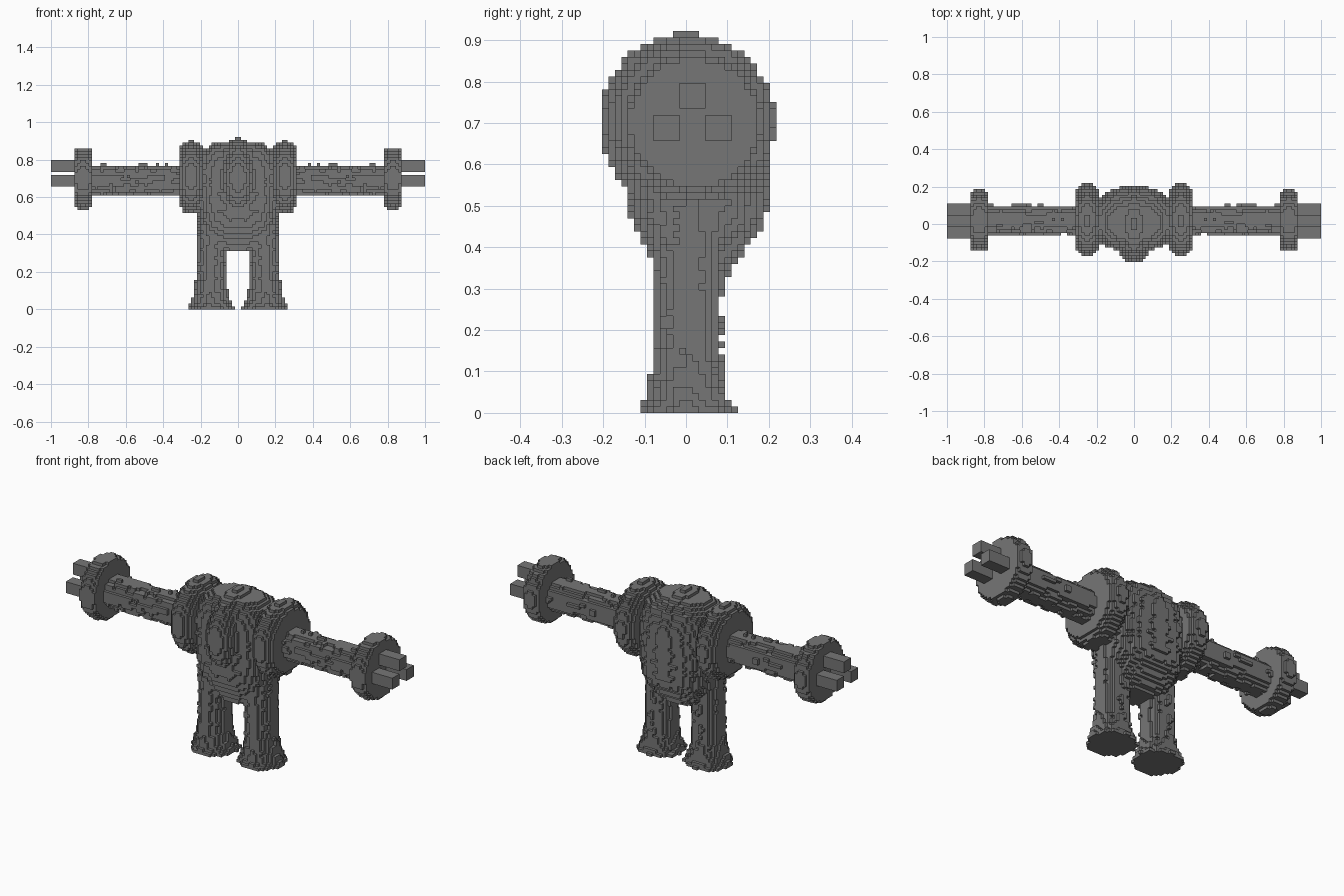
import bpy
import bmesh
import math
from mathutils import Vector, noise

cube = bpy.data.objects.get("Cube")
if cube:
    bpy.data.objects.remove(cube, do_unlink=True)

STEP = 1 / 64                     # edge length of one block
AXIS_Y, AXIS_Z = 0.02, 0.70       # axis of the arms

stone = bpy.data.materials.new("dark grey stone")
stone.use_nodes = True
stone.diffuse_color = (0.18, 0.18, 0.18, 1)
stone.node_tree.nodes["Principled BSDF"].inputs["Base Color"].default_value = stone.diffuse_color


def blend(rows, t):
    """Interpolate a profile of (position, values...) rows."""
    for a, b in zip(rows, rows[1:]):
        if a[0] <= t <= b[0]:
            k = (t - a[0]) / (b[0] - a[0])
            return [p + (q - p) * k for p, q in zip(a[1:], b[1:])]
    return None


def rough(x, y, z, size):
    """Chipped surface, mirrored in x."""
    return size * noise.noise(Vector((x * 22, y * 45, z * 45)))


# height, half width, front depth, back depth
TORSO = [(0.31, 0.07, 0.05, 0.07), (0.34, 0.14, 0.07, 0.11), (0.40, 0.19, 0.10, 0.15),
         (0.45, 0.205, 0.125, 0.185), (0.50, 0.21, 0.14, 0.20), (0.60, 0.23, 0.14, 0.20),
         (0.76, 0.23, 0.135, 0.19), (0.84, 0.20, 0.12, 0.16), (0.89, 0.13, 0.08, 0.09)]
# height, radius in x, radius in y
LEG = [(0, 0.122, 0.122), (0.03, 0.108, 0.10), (0.07, 0.095, 0.09), (0.12, 0.085, 0.082),
       (0.25, 0.078, 0.08), (0.50, 0.078, 0.08)]


def torso(x, y, z):
    keel = (x / 0.115) ** 2 + (y / 0.21) ** 2 + ((z - 0.70) / 0.218) ** 2
    if keel < 1:
        return True
    row = blend(TORSO, z)
    if not row:
        return False
    width, front, back = row
    depth = front if y < 0 else back
    return (x / width) ** 2.4 + (abs(y) / depth) ** 2.4 < 1 + rough(x, y, z, 0.12)


def shoulder(x, y, z):
    u = (x - 0.25) / 0.066
    if abs(u) > 1:
        return False
    return math.hypot(y - AXIS_Y, z - 0.705) < 0.125 + 0.072 * math.sqrt(1 - u * u)


def arm(x, y, z):
    radius = 0.077 + 0.008 * (x - 0.3) + rough(x, y, z, 0.013)
    return 0.25 < x < 0.80 and math.hypot(y - AXIS_Y, z - 0.69) < radius


def cuff(x, y, z):
    edge = abs(x - 0.828)
    radius = 0.166 - 0.5 * max(0, edge - 0.018)
    return edge < 0.047 and math.hypot(y - AXIS_Y, z - AXIS_Z) < radius


def fingers(x, y, z):
    half = 0.033 if x < 0.97 else 0.026
    for cy, cz in ((0.016, 0.768), (-0.047, 0.69), (0.078, 0.69)):
        if 0.86 < x < 1 and abs(y - cy) < half and abs(z - cz) < half:
            return True
    return False


def leg(x, y, z):
    row = blend(LEG, z)
    if not row:
        return False
    centre = 0.145 - 0.01 * z
    return ((x - centre) / row[0]) ** 2 + ((y - 0.005) / row[1]) ** 2 < 1 + rough(x, y, z, 0.22)


# Assign every block to the first part that holds it
PARTS = [("torso", torso), ("shoulder", shoulder), ("cuff", cuff), ("fingers", fingers),
         ("arm", arm), ("leg", leg)]
owner = {}
for i in range(64):
    for j in range(-14, 14):
        for k in range(59):
            point = [(n + 0.5) * STEP for n in (i, j, k)]
            name = next((n for n, test in PARTS if test(*point)), None)
            if name:
                for side, column in (("left_", i), ("right_", -1 - i)):
                    owner[column, j, k] = name if name == "torso" else side + name


def build(name):
    """Skin the blocks of one part, leaving out faces hidden by any block."""
    bm = bmesh.new()
    corners = {}

    def corner(c):
        if c not in corners:
            corners[c] = bm.verts.new([n * STEP for n in c])
        return corners[c]

    for cell in (c for c, part in owner.items() if part == name):
        for axis in range(3):
            for sign in (0, 1):
                beside = list(cell)
                beside[axis] += 2 * sign - 1
                if tuple(beside) in owner:
                    continue
                ring = []
                for a, b in ((0, 0), (1, 0), (1, 1), (0, 1)):
                    c = list(cell)
                    c[axis] += sign
                    c[(axis + 1) % 3] += a
                    c[(axis + 2) % 3] += b
                    ring.append(corner(tuple(c)))
                bm.faces.new(ring if sign else ring[::-1])
    mesh = bpy.data.meshes.new(name)
    bm.to_mesh(mesh)
    bm.free()
    mesh.materials.append(stone)
    bpy.context.collection.objects.link(bpy.data.objects.new(name, mesh))


for part in sorted(set(owner.values())):
    build(part)
